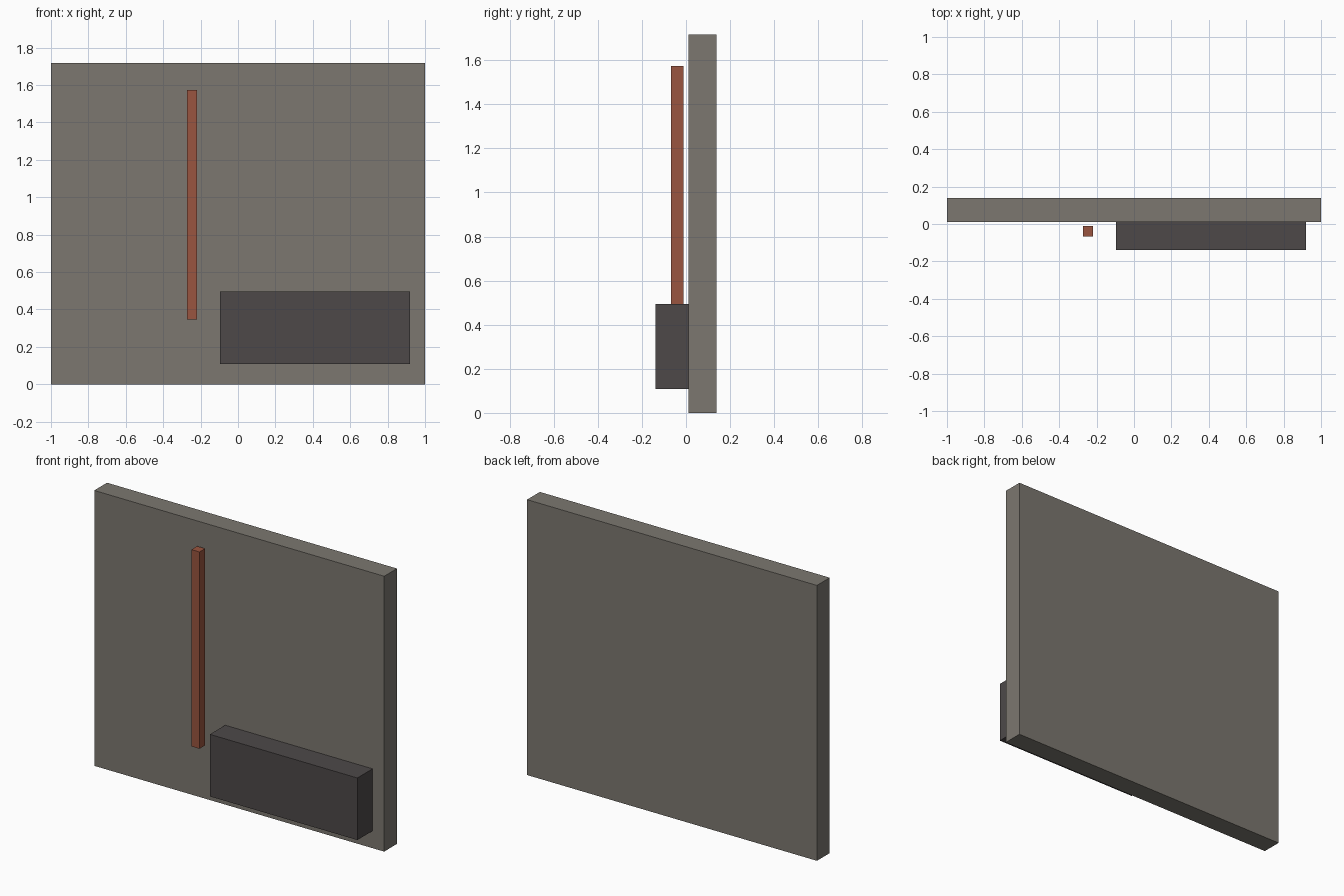
import bpy

if "Cube" in bpy.data.objects:
    bpy.data.objects.remove(bpy.data.objects["Cube"])


def material(name, rgb):
    mat = bpy.data.materials.new(name)
    mat.diffuse_color = (*rgb, 1)
    mat.use_nodes = True
    mat.node_tree.nodes["Principled BSDF"].inputs["Base Color"].default_value = mat.diffuse_color
    return mat


def box(name, lo, hi, mat):
    """Flat-faced box spanning two opposite corners."""
    centre = [(a + b) / 2 for a, b in zip(lo, hi)]
    size = [b - a for a, b in zip(lo, hi)]
    bpy.ops.mesh.primitive_cube_add(size=1, location=centre)
    obj = bpy.context.object
    obj.name = name
    obj.scale = size
    bpy.ops.object.transform_apply(location=False, rotation=False, scale=True)
    obj.data.materials.append(mat)
    return obj


stone = material("warm_grey", (0.20, 0.185, 0.16))
dark = material("dark_grey", (0.075, 0.066, 0.066))
rust = material("rust_red", (0.32, 0.09, 0.05))

# Large upright slab
box("wall_panel", (-1, 0.012, 0), (1, 0.138, 1.717), stone)

# Low dark block against the front of the slab
box("front_block", (-0.097, -0.138, 0.108), (0.92, 0.012, 0.495), dark)

# Thin vertical bar held just clear of the slab
box("vertical_bar", (-0.274, -0.068, 0.346), (-0.218, -0.012, 1.573), rust)
